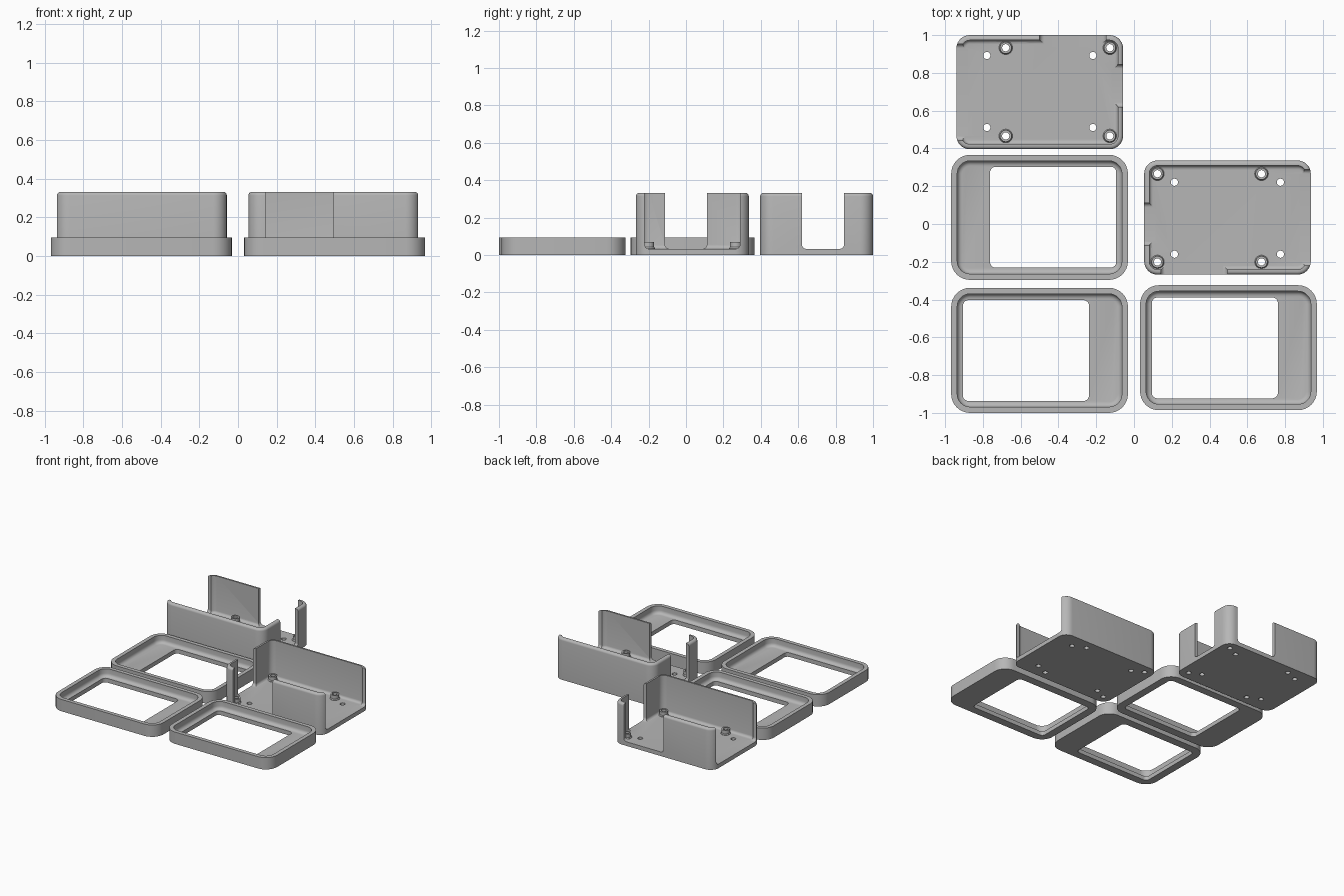
import bpy, bmesh, math
from mathutils import Matrix, Vector

if "Cube" in bpy.data.objects:
    bpy.data.objects.remove(bpy.data.objects["Cube"])

grey = bpy.data.materials.new("plain_grey")
grey.use_nodes = True
grey.diffuse_color = (0.47, 0.47, 0.47, 1)
grey.node_tree.nodes["Principled BSDF"].inputs["Base Color"].default_value = (0.47, 0.47, 0.47, 1)

FLOOR = 0.033


def ring(hx, hy, r, z, seg=8):
    """Points of a rounded rectangle, or of a circle when hx = hy = r."""
    pts = []
    for k, (sx, sy) in enumerate([(1, 1), (-1, 1), (-1, -1), (1, -1)]):
        for i in range(seg + 1):
            a = (k + i / seg) * math.pi / 2
            pts.append(Vector((sx * (hx - r) + r * math.cos(a), sy * (hy - r) + r * math.sin(a), z)))
    return pts


def loft(bm, rings, matrix=Matrix(), closed=False):
    """Skin a stack of rings, capped at both ends or closed into a tube."""
    rows = [[bm.verts.new(matrix @ p) for p in r] for r in rings]
    pairs = list(zip(rows, rows[1:]))
    if closed:
        pairs.append((rows[-1], rows[0]))
    else:
        bm.faces.new(rows[0][::-1])
        bm.faces.new(rows[-1])
    n = len(rows[0])
    for a, b in pairs:
        for i in range(n):
            j = (i + 1) % n
            bm.faces.new((a[i], a[j], b[j], b[i]))


def make(name, bm):
    bmesh.ops.remove_doubles(bm, verts=bm.verts, dist=1e-5)
    bmesh.ops.recalc_face_normals(bm, faces=bm.faces)
    mesh = bpy.data.meshes.new(name)
    bm.to_mesh(mesh)
    bm.free()
    obj = bpy.data.objects.new(name, mesh)
    bpy.context.collection.objects.link(obj)
    return obj


def cut(obj, cutter):
    mod = obj.modifiers.new("cut", "BOOLEAN")
    mod.operation, mod.solver, mod.object = "DIFFERENCE", "EXACT", cutter
    cutter.hide_render = True
    graph = bpy.context.evaluated_depsgraph_get()
    mesh = bpy.data.meshes.new_from_object(obj.evaluated_get(graph))
    obj.modifiers.clear()
    obj.data = mesh
    bpy.data.objects.remove(cutter)


def finish(obj, location, turned):
    obj.data.materials.clear()
    obj.data.materials.append(grey)
    obj.location = location
    obj.rotation_euler.z = math.pi if turned else 0
    bpy.ops.object.select_all(action="DESELECT")
    obj.select_set(True)
    bpy.context.view_layer.objects.active = obj
    bpy.ops.object.shade_smooth_by_angle(angle=math.radians(32))


def cove(hx, hy, r, radius, z, steps=4):
    """Rings of a concave fillet from an inner wall down to a floor at z."""
    out = []
    for i in range(steps + 1):
        a = i / steps * math.pi / 2
        d = radius * (1 - math.cos(a))
        out.append(ring(hx - d, hy - d, r - d, z + radius * (1 - math.sin(a))))
    return out


def build_tray(prefix, location, turned):
    hx, hy, r, top, wall, edge = 0.441, 0.302, 0.07, 0.332, 0.027, 0.018
    # Shell with a rounded rim and a coved floor
    rings = [ring(hx, hy, r, 0)]
    for i in range(5):
        a = i / 4 * math.pi / 2
        d = edge * (1 - math.cos(a))
        rings.append(ring(hx - d, hy - d, r - d, top - edge + edge * math.sin(a)))
    rings.append(ring(hx - wall, hy - wall, r - wall, top))
    rings += cove(hx - wall, hy - wall, r - wall, 0.02, FLOOR)
    bm = bmesh.new()
    loft(bm, rings)
    tray = make(prefix + "_tray", bm)

    # Openings in three walls, with rounded lower corners
    bm = bmesh.new()
    half = 0.25
    mid = FLOOR + half
    along_x = Matrix.Rotation(math.pi / 2, 4, "Y")
    along_y = Matrix.Rotation(math.pi / 2, 4, "X")
    for x, lo, hi in [(-0.44, -0.255, 0.255), (0.44, -0.078, 0.147)]:
        rect = [ring(half, (hi - lo) / 2, 0.024, z) for z in (-0.06, 0.06)]
        loft(bm, rect, Matrix.Translation((x, (lo + hi) / 2, mid)) @ along_x)
    rect = [ring(0.176, half, 0.024, z) for z in (-0.06, 0.06)]
    loft(bm, rect, Matrix.Translation((0.176, 0.3, mid)) @ along_y)
    cut(tray, make("opening_cutter", bm))

    # Screw holes: four through the floor, four through the standoffs
    posts = [(x, y) for x in (-0.18, 0.371) for y in (-0.232, 0.235)]
    holes = [(x, y) for x in (-0.28, 0.281) for y in (-0.187, 0.194)]
    bm = bmesh.new()
    for x, y in posts + holes:
        loft(bm, [ring(0.019, 0.019, 0.019, z) for z in (-0.1, 0.1)], Matrix.Translation((x, y, 0)))
    cut(tray, make("hole_cutter", bm))
    finish(tray, location, turned)

    # Standoffs with slightly flared feet
    bm = bmesh.new()
    profile = [(0.019, FLOOR - 0.005), (0.036, FLOOR - 0.005), (0.036, FLOOR + 0.003),
               (0.031, FLOOR + 0.01), (0.031, 0.07), (0.019, 0.07)]
    for x, y in posts:
        loft(bm, [ring(q, q, q, z) for q, z in profile], Matrix.Translation((x, y, 0)), closed=True)
    finish(make(prefix + "_standoffs", bm), location, turned)


def build_lid(name, location, turned):
    hx, hy, r, top, rim = 0.468, 0.331, 0.1, 0.095, 0.032
    # Shallow lid with a coved recess
    rings = [ring(hx, hy, r, 0), ring(hx, hy, r, top), ring(hx - rim, hy - rim, r - rim, top)]
    rings += cove(hx - rim, hy - rim, r - rim, 0.026, FLOOR)
    bm = bmesh.new()
    loft(bm, rings)
    lid = make(name, bm)
    # Off-centre window
    bm = bmesh.new()
    loft(bm, [ring(0.334, 0.267, 0.03, z) for z in (-0.1, 0.2)], Matrix.Translation((0.072, 0.001, 0)))
    cut(lid, make("window_cutter", bm))
    finish(lid, location, turned)


build_tray("back", (-0.499, 0.698, 0), False)
build_tray("side", (0.495, 0.034, 0), True)
build_lid("middle_lid", (-0.5, 0.035, 0), False)
build_lid("front_right_lid", (-0.5, -0.669, 0), True)
build_lid("front_left_lid", (0.5, -0.655, 0), True)
